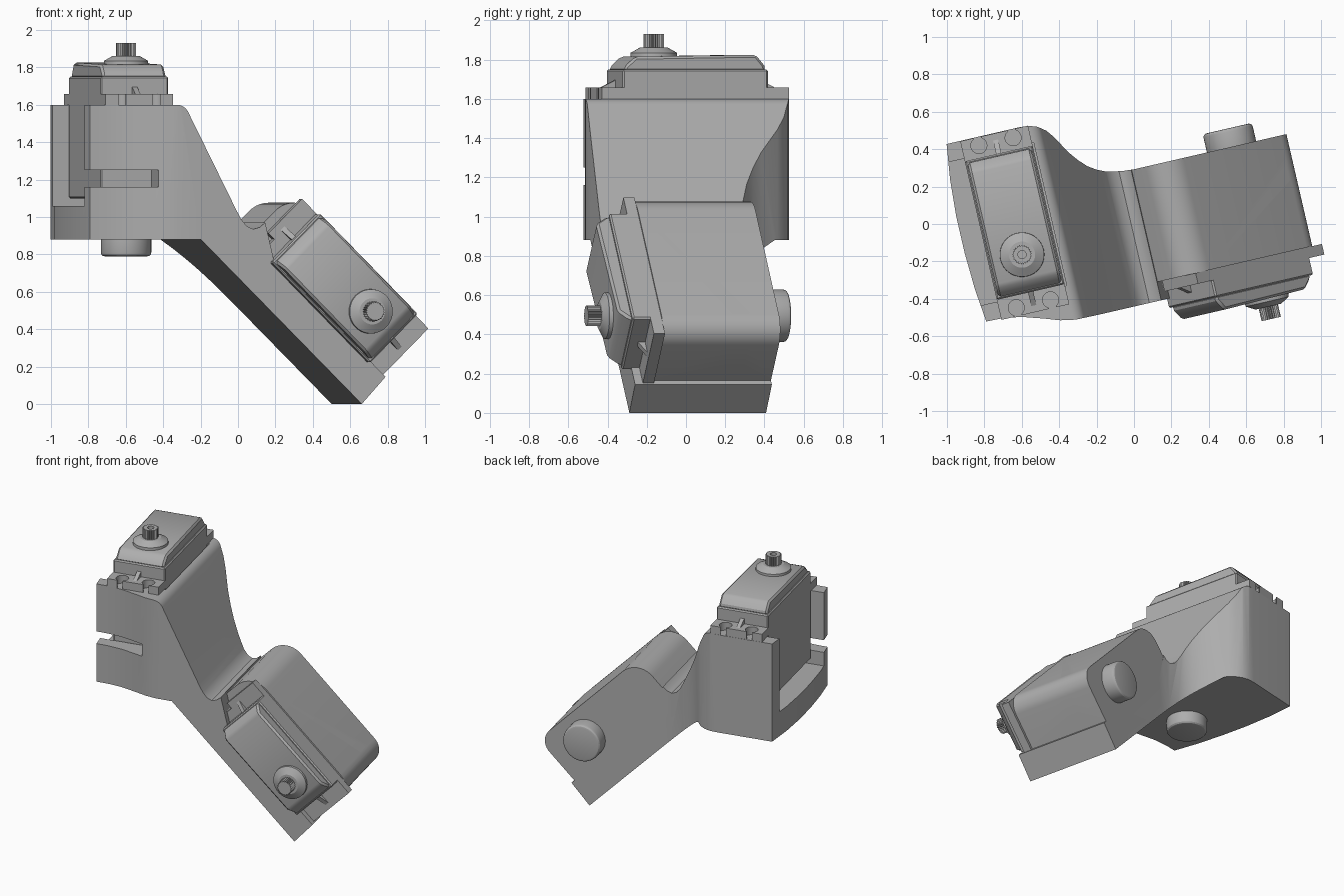
import bpy, bmesh, math
from mathutils import Matrix, Vector

if "Cube" in bpy.data.objects:
    bpy.data.objects.remove(bpy.data.objects["Cube"])

grey = bpy.data.materials.new("grey plastic")
grey.use_nodes = True
colour = (0.42, 0.42, 0.42, 1)
grey.diffuse_color = colour
grey.node_tree.nodes["Principled BSDF"].inputs["Base Color"].default_value = colour

YAW = Matrix.Rotation(math.radians(13), 4, 'Z')
H = math.sqrt(0.5)


def frame(a, b, d, origin=(0, 0, 0)):
    """Matrix whose axes are a, b and d, in the yawed model frame."""
    m = Matrix((a, b, d)).transposed().to_4x4()
    m.translation = Vector(origin)
    return YAW @ m


PLAN = frame((1, 0, 0), (0, 1, 0), (0, 0, 1))
SIDE = frame((1, 0, 0), (0, 0, 1), (0, 1, 0))
ARM = frame((H, 0, -H), (H, 0, H), (0, 1, 0))


def finish(name, bm, m):
    bm.transform(m)
    bmesh.ops.recalc_face_normals(bm, faces=bm.faces)
    me = bpy.data.meshes.new(name)
    bm.to_mesh(me)
    bm.free()
    me.materials.append(grey)
    ob = bpy.data.objects.new(name, me)
    bpy.context.collection.objects.link(ob)
    return ob


def prism(name, pts, d0, d1, m):
    bm = bmesh.new()
    face = bm.faces.new([bm.verts.new((a, b, d0)) for a, b in pts])
    ext = bmesh.ops.extrude_face_region(bm, geom=[face])["geom"]
    bmesh.ops.translate(bm, vec=(0, 0, d1 - d0),
                        verts=[v for v in ext if isinstance(v, bmesh.types.BMVert)])
    return finish(name, bm, m)


def box(name, a, b, d, m):
    return prism(name, [(a[0], b[0]), (a[1], b[0]), (a[1], b[1]), (a[0], b[1])], d[0], d[1], m)


def cone(name, a, b, d0, d1, r0, r1, m, n=48):
    bm = bmesh.new()
    bmesh.ops.create_cone(bm, cap_ends=True, segments=n, radius1=r0, radius2=r1, depth=d1 - d0)
    return finish(name, bm, m @ Matrix.Translation((a, b, (d0 + d1) / 2)))


def bake(ob):
    """Apply the modifiers, smooth the curved faces and keep sharp edges."""
    bpy.context.view_layer.update()
    dg = bpy.context.evaluated_depsgraph_get()
    me = bpy.data.meshes.new_from_object(ob.evaluated_get(dg))
    ob.modifiers.clear()
    ob.data = me
    me.shade_smooth()
    me.set_sharp_from_angle(angle=math.radians(28))
    return ob


def combine(ob, others, op='DIFFERENCE'):
    for other in others:
        mod = ob.modifiers.new(op, 'BOOLEAN')
        mod.operation, mod.object, mod.solver = op, other, 'EXACT'
    bake(ob)
    for other in others:
        bpy.data.objects.remove(other)
    return ob


def bevel(ob, width, segments):
    mod = ob.modifiers.new("bevel", 'BEVEL')
    mod.width, mod.segments = width, segments
    mod.limit_method, mod.angle_limit = 'ANGLE', math.radians(30)
    return bake(ob)


def arc(cx, cy, r, a0, a1, n=10):
    angles = [math.radians(a0 + (a1 - a0) * i / n) for i in range(n + 1)]
    return [(cx + r * math.cos(t), cy + r * math.sin(t)) for t in angles]


# Bracket: side profile limited by the plan outline
side = [(-1.1, 0.88), (-0.303, 0.88), (0.58, 0), (0.71, 0.145), (0.1, 0.76), (0.05, 0.97),
        (0.02, 0.945), (-0.015, 0.935), (-0.05, 0.95), (-0.08, 0.985), (-0.11, 1.04)]
side += arc(-0.435, 1.53, 0.07, 24, 90, 8) + [(-1.1, 1.6)]
plan = [(-0.887, -0.33), (-0.8, -0.333), (-0.7, -0.348), (-0.58, -0.385), (-0.5, -0.413),
        (-0.42, -0.428), (-0.3, -0.43), (1, -0.43), (1, 0.285), (0.065, 0.285), (0, 0.29),
        (-0.083, 0.307), (-0.13, 0.328), (-0.174, 0.358), (-0.215, 0.4), (-0.255, 0.452),
        (-0.313, 0.55), (-0.345, 0.592), (-0.385, 0.622), (-0.43, 0.638), (-0.48, 0.642),
        (-0.88, 0.642), (-0.905, 0.45), (-0.917, 0.25), (-0.917, 0.05), (-0.907, -0.15)]
bracket = prism("bracket", side, -1, 1, SIDE)
combine(bracket, [prism("plan_cutter", plan, -0.5, 2, PLAN)], 'INTERSECT')

# Lower holder, fused to the arm
holder = [(-0.64, 0.45), (0.37, 0.45)] + arc(0.26, 0.86, 0.11, 0, 90) + arc(-0.49, 0.82, 0.15, 90, 180)
combine(bracket, [prism("holder", holder, -0.33, 0.285, ARM)], 'UNION')

# Motor pockets and cable slots
combine(bracket, [
    box("upper_pocket", (-1.2, -0.425), (-0.24, 0.545), (1.06, 1.8), PLAN),
    box("upper_slot", (-1.2, -0.53), (-0.6, -0.2), (1.16, 1.25), PLAN),
    box("lower_pocket", (-0.5, 0.29), (0.583, 1.2), (-0.6, 0.17), ARM),
    box("lower_slot", (0.25, 0.6), (0.71, 1.2), (0.04, 0.12), ARM)])

# Pivot bosses opposite the output shafts
for name, a, b, d0, d1, m in (("upper_pivot_boss", -0.62, -0.025, 0.79, 0.95, PLAN),
                              ("lower_pivot_boss", 0.075, 0.775, 0.2, 0.385, ARM)):
    bevel(cone(name, a, b, d0, d1, 0.135, 0.135, m), 0.02, 3)


def motor(prefix, m):
    """Servo: axes are width, length (towards the shaft) and shaft direction."""
    w, l, shaft = 0.186, 0.38, 0.175
    lengthwise = m @ Matrix(((0, 0, 1, 0), (1, 0, 0, 0), (0, 1, 0, 0), (0, 0, 0, 1)))

    # Case, with a stepped and chamfered lid
    bevel(box(prefix + "_case", (-w, w), (-l, l), (-0.5, 0.15), m), 0.008, 1)
    lid = [(-l + 0.01, 0.14), (l - 0.01, 0.14), (l - 0.015, 0.165), (l - 0.07, 0.215),
           (-l + 0.06, 0.225), (-l + 0.015, 0.17)]
    bevel(prism(prefix + "_lid", lid, -w + 0.012, w - 0.012, lengthwise), 0.022, 1)

    # Mounting tabs with open screw holes and a rib
    flange = box(prefix + "_flange", (-w, w), (-0.49, 0.49), (0, 0.058), m)
    cuts = []
    for end in (-1, 1):
        for s in (-0.094, 0.094):
            cuts.append(cone("hole", s, end * 0.445, -0.1, 0.2, 0.043, 0.043, m, 24))
            cuts.append(box("hole_slot", (s - 0.02, s + 0.02),
                            sorted((end * 0.445, end * 0.6)), (-0.1, 0.2), m))
        rib = [(end * 0.37, 0.05), (end * 0.47, 0.05), (end * 0.37, 0.1)]
        prism(prefix + "_tab_rib", rib, -0.014, 0.014, lengthwise)
    combine(flange, cuts)

    # Output collar and splined hollow shaft
    bake(cone(prefix + "_collar", 0, shaft, 0.15, 0.235, 0.123, 0.118, m))
    bake(cone(prefix + "_collar_top", 0, shaft, 0.235, 0.262, 0.118, 0.07, m))
    teeth = []
    for i in range(50):
        r, t = (0.053, 0.045)[i % 2], math.tau * i / 50
        teeth.append((r * math.cos(t), shaft + r * math.sin(t)))
    spline = prism(prefix + "_shaft", teeth, 0.25, 0.33, m)
    combine(spline, [cone("bore", 0, shaft, 0.28, 0.4, 0.022, 0.022, m, 24)])


motor("upper_motor", frame((-1, 0, 0), (0, -1, 0), (0, 0, 1), (-0.62, 0.15, 1.6)))
motor("lower_motor", frame((-H, 0, -H), (H, 0, -H), (0, -1, 0), (0.477, -0.33, 0.619)))
